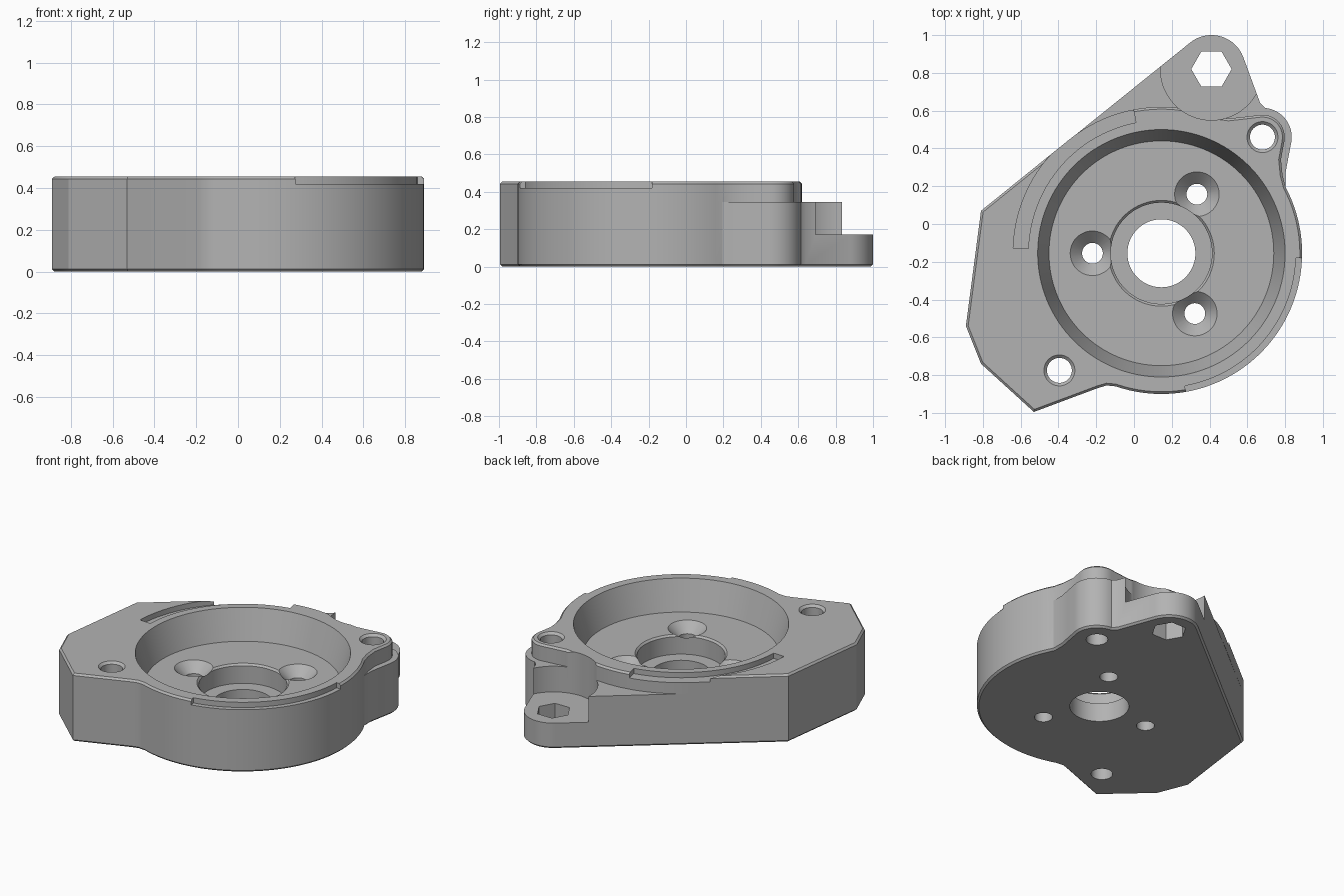
import bpy, bmesh
from math import sin, cos, radians, pi

cube = bpy.data.objects.get("Cube")
if cube:
    bpy.data.objects.remove(cube, do_unlink=True)

grey = bpy.data.materials.new("machined_grey")
grey.use_nodes = True
colour = (0.45, 0.45, 0.45, 1)
grey.diffuse_color = colour
grey.node_tree.nodes["Principled BSDF"].inputs["Base Color"].default_value = colour

CENTRE, EAR, LUG, FOOT = (0.145, -0.155), (0.68, 0.46), (0.41, 0.82), (-0.395, -0.775)
TOP, STEP, LUG_TOP, FLOOR = 0.455, 0.345, 0.172, 0.255


def arc(c, r, a, b, step=3):
    n = max(2, int(abs(b - a) / step))
    angles = [radians(a + (b - a) * i / n) for i in range(n + 1)]
    return [(c[0] + r * cos(t), c[1] + r * sin(t)) for t in angles]


def finish(name, bm):
    bmesh.ops.recalc_face_normals(bm, faces=bm.faces[:])
    mesh = bpy.data.meshes.new(name)
    bm.to_mesh(mesh)
    bm.free()
    mesh.materials.append(grey)
    obj = bpy.data.objects.new(name, mesh)
    bpy.context.collection.objects.link(obj)
    return obj


def prism(name, outline, z0, z1, chamfer_z=None):
    """Extruded outline, with a small chamfer round the cap at chamfer_z."""
    bm = bmesh.new()
    low = [bm.verts.new((x, y, z0)) for x, y in outline]
    high = [bm.verts.new((x, y, z1)) for x, y in outline]
    bm.faces.new(low)
    bm.faces.new(high)
    for i in range(len(low)):
        j = (i + 1) % len(low)
        bm.faces.new((low[i], low[j], high[j], high[i]))
    bmesh.ops.recalc_face_normals(bm, faces=bm.faces[:])
    if chamfer_z is not None:
        rim = [e for e in bm.edges if all(abs(v.co.z - chamfer_z) < 1e-5 for v in e.verts)]
        bmesh.ops.bevel(bm, geom=rim, offset=0.012, segments=1, affect='EDGES')
    return finish(name, bm)


def lathe(name, c, profile, sides=64):
    """Closed solid of revolution from (radius, height) pairs."""
    bm = bmesh.new()
    rings = [[bm.verts.new((c[0] + r * cos(2 * pi * i / sides),
                            c[1] + r * sin(2 * pi * i / sides), z))
              for i in range(sides)] for r, z in profile]
    for a, b in zip(rings, rings[1:]):
        for i in range(sides):
            j = (i + 1) % sides
            bm.faces.new((a[i], a[j], b[j], b[i]))
    bm.faces.new(rings[0])
    bm.faces.new(rings[-1])
    return finish(name, bm)


def combine(target, tool, operation='DIFFERENCE'):
    mod = target.modifiers.new(operation.lower(), 'BOOLEAN')
    mod.operation, mod.solver, mod.object = operation, 'EXACT', tool
    bpy.context.view_layer.update()
    mesh = bpy.data.meshes.new_from_object(
        target.evaluated_get(bpy.context.evaluated_depsgraph_get()))
    target.modifiers.clear()
    target.data = mesh
    bpy.data.objects.remove(tool, do_unlink=True)


# Shared left, front and right outline, counter-clockwise
shared = [(-0.81, 0.07), (-0.89, -0.54), (-0.81, -0.74), (-0.53, -0.995),
          (-0.19, -0.868), (-0.145, -0.855)] + arc(CENTRE, 0.745, -109, 28)

# Lower body with wide ear and lug
lower = shared + [(0.802, 0.27), (0.815, 0.34)] + arc(EAR, 0.155, -10, 85, 6)
lower += [(0.668, 0.64)] + arc(LUG, 0.18, 20, 128.9, 4)
body = prism("mounting_body", lower, 0, STEP, chamfer_z=0)

# Upper deck with round rim and narrow ear
upper = shared + [(0.786, 0.26), (0.778, 0.34)] + arc(EAR, 0.118, -10, 98, 8)
upper += [(0.58, 0.567), (0.5, 0.558)] + arc(CENTRE, 0.775, 69, 128.9)
combine(body, prism("upper_deck", upper, STEP, TOP, chamfer_z=TOP), 'UNION')

# Scallop that lowers the lug
combine(body, lathe("lug_scallop", LUG, [(0.27, LUG_TOP), (0.27, 1)], 96))

# Conical pocket, bearing recess and central bore
combine(body, lathe("pocket", CENTRE, [
    (0.18, -0.1), (0.18, 0.125), (0.268, 0.125), (0.268, FLOOR - 0.012),
    (0.28, FLOOR), (0.595, FLOOR), (0.67, 0.505)], 128))

# Countersunk screw holes
for angle in (59, 180, 299):
    spot = arc(CENTRE, 0.365, angle, angle)[0]
    combine(body, lathe("screw_hole", spot, [
        (0.055, -0.1), (0.055, FLOOR - 0.063), (0.118, FLOOR), (0.118, FLOOR + 0.02)], 48))

# Chamfered corner holes
for spot in (EAR, FOOT):
    combine(body, lathe("corner_hole", spot, [
        (0.066, -0.1), (0.066, TOP - 0.015), (0.082, TOP), (0.082, TOP + 0.1)], 48))

# Hexagonal nut hole through the lug
combine(body, lathe("nut_hole", LUG, [(0.107, -0.1), (0.107, 0.4)], 6))

# Shallow arc steps in the rim
for inner, outer, start, end in ((0.713, 0.85, -80, -2), (0.705, 0.785, 101, 178)):
    band = arc(CENTRE, outer, start, end) + arc(CENTRE, inner, end, start)
    combine(body, prism("rim_step", band, 0.42, 0.6))

# Smooth curved walls, crisp edges
for face in body.data.polygons:
    face.use_smooth = True
body.data.set_sharp_from_angle(angle=radians(25))
